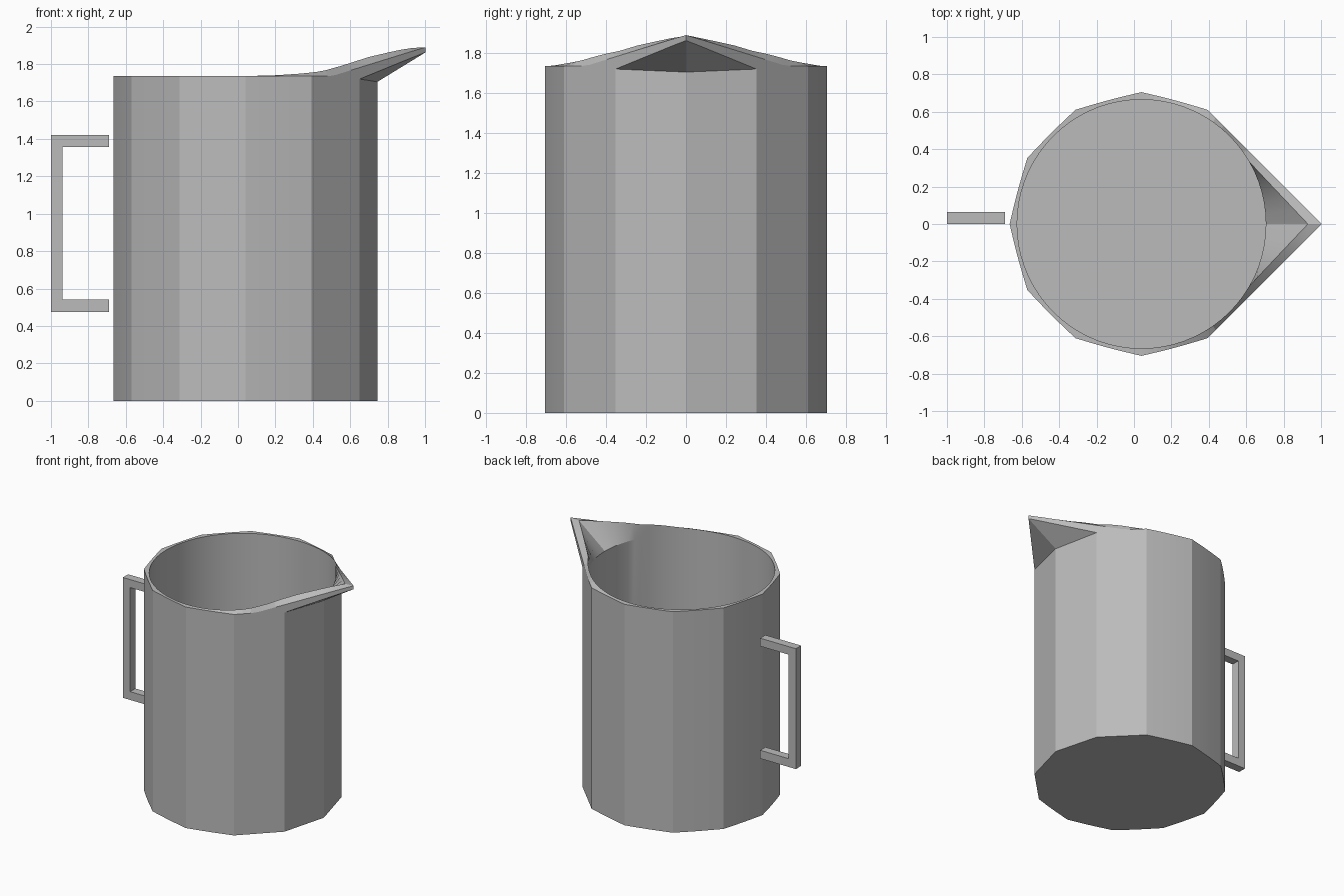
import bpy, bmesh, math

if "Cube" in bpy.data.objects:
    bpy.data.objects.remove(bpy.data.objects["Cube"])

grey = bpy.data.materials.new("light grey")
grey.diffuse_color = (0.5, 0.5, 0.5, 1)
grey.use_nodes = True
grey.node_tree.nodes["Principled BSDF"].inputs["Base Color"].default_value = grey.diffuse_color

CX, R, R_IN, RIM = 0.04, 0.705, 0.665, 1.735
APOTHEM = R * math.cos(math.radians(15))
N = 72


def finish(bm, name, angle):
    bmesh.ops.remove_doubles(bm, verts=bm.verts, dist=0.0005)
    bmesh.ops.recalc_face_normals(bm, faces=bm.faces)
    me = bpy.data.meshes.new(name)
    bm.to_mesh(me)
    bm.free()
    me.materials.append(grey)
    ob = bpy.data.objects.new(name, me)
    bpy.context.collection.objects.link(ob)
    bpy.context.view_layer.objects.active = ob
    ob.select_set(True)
    bpy.ops.object.shade_smooth_by_angle(angle=math.radians(angle))
    ob.select_set(False)


def interp(x, pts):
    if x <= pts[0][0]:
        return pts[0][1]
    for (x0, z0), (x1, z1) in zip(pts, pts[1:]):
        if x <= x1:
            return z0 + (z1 - z0) * (x - x0) / (x1 - x0)
    return pts[-1][1]


# Height of the rim's inner and outer edges, and of the spout's lower edge, along x
INNER_Z = [(0, 1.735), (0.2, 1.74), (0.35, 1.75), (0.45, 1.762), (0.55, 1.79),
           (0.7, 1.838), (0.85, 1.873), (0.93, 1.886)]
OUTER_Z = [(0.5, RIM), (1.0, 1.89)]
LOWER_Z = [(0.65, 1.72), (1.0, 1.863)]


def column(deg):
    """Points of the jug's section at one angle, from outer base to inner floor."""
    a = abs(deg)
    t = a % 30
    r_body = APOTHEM / math.cos(math.radians(t - 15))
    if a > 60:
        r_body += 0.004 * math.sin(math.pi * t / 30)   # slightly bowed panels
    r_out, r_in = r_body, R_IN
    if a < 60:   # the two front panels run on until they meet at the spout tip
        r_out = APOTHEM / math.cos(math.radians(a - 45))
        r_in = max(R_IN, 0.6464 / math.cos(math.radians(a - 43.4)))
    c, s = math.cos(math.radians(deg)), math.sin(math.radians(deg))
    x_out, x_in = CX + r_out * c, CX + r_in * c
    z_mid = 1.72 - 0.015 * max(0, 1 - a / 30)
    z_low = max(z_mid, interp(x_out, LOWER_Z)) if a < 30 else z_mid
    section = [(r_body, 0), (r_body, z_mid), (r_out, z_low),
               (r_out, interp(x_out, OUTER_Z)), (r_in, interp(x_in, INNER_Z)),
               (R_IN, 1.705), (R_IN, 0.04)]
    return [(CX + r * c, r * s, z) for r, z in section]


# Jug body with wall, spout and floor
bm = bmesh.new()
cols = [[bm.verts.new(p) for p in column(-180 + 360 * i / N)] for i in range(N)]
for i in range(N):
    a, b = cols[i], cols[(i + 1) % N]
    for k in range(len(a) - 1):
        bm.faces.new((a[k], b[k], b[k + 1], a[k + 1]))
bm.faces.new([c[0] for c in cols])
bm.faces.new([c[-1] for c in cols])
bmesh.ops.dissolve_degenerate(bm, dist=0.0005, edges=bm.edges)
finish(bm, "jug_body", 12)

# Square bracket handle
bm = bmesh.new()
profile = [(-0.69, 1.42), (-1, 1.42), (-1, 0.475), (-0.69, 0.475),
           (-0.69, 0.54), (-0.937, 0.54), (-0.937, 1.357), (-0.69, 1.357)]
face = bm.faces.new([bm.verts.new((x, 0, z)) for x, z in profile])
ext = bmesh.ops.extrude_face_region(bm, geom=[face])
bmesh.ops.translate(bm, vec=(0, 0.065, 0),
                    verts=[g for g in ext["geom"] if isinstance(g, bmesh.types.BMVert)])
finish(bm, "handle", 12)
